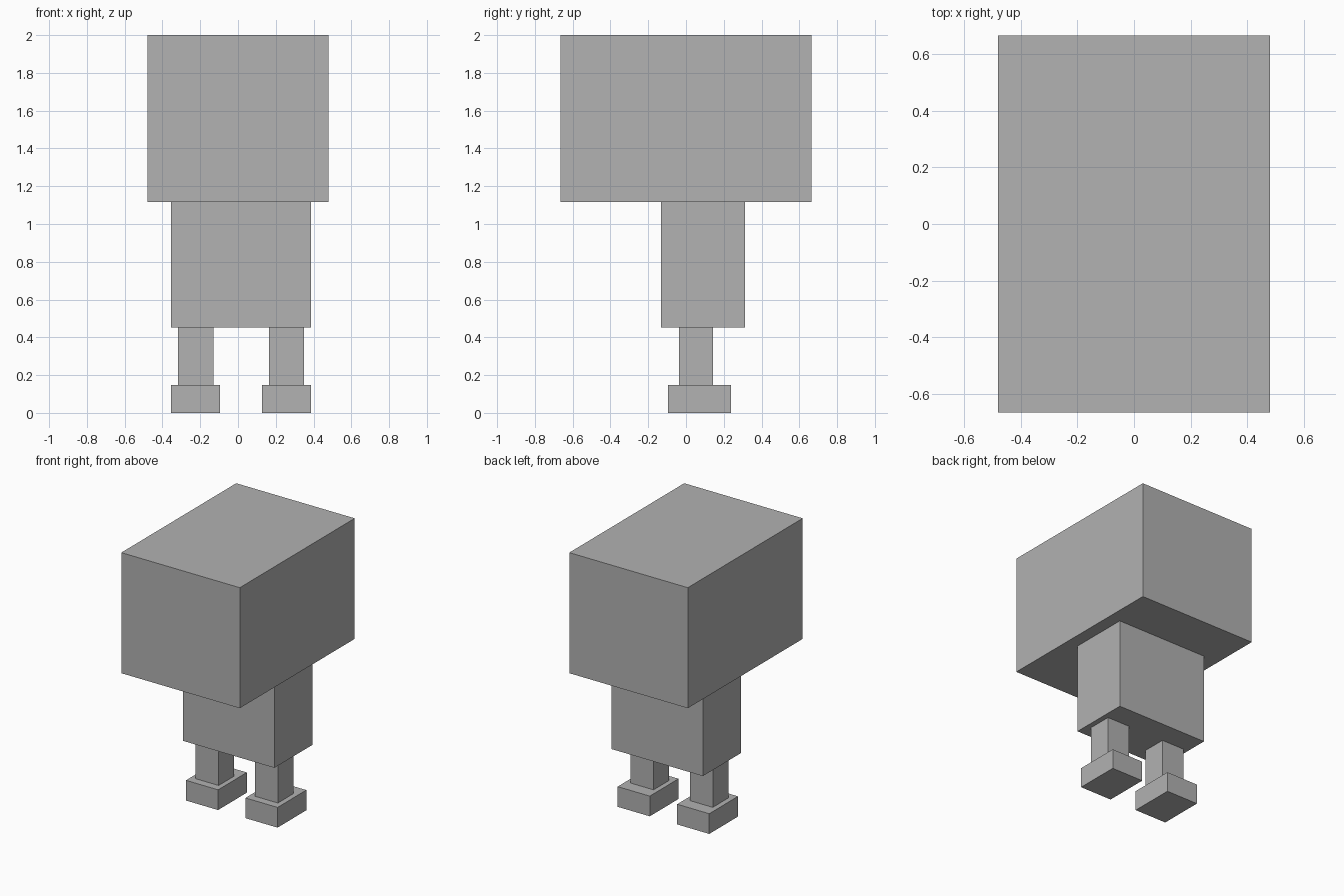
import bpy
from mathutils import Vector

cube = bpy.data.objects.get("Cube")
if cube:
    bpy.data.objects.remove(cube, do_unlink=True)

# Single plain grey
grey = bpy.data.materials.new("plain_grey")
grey.use_nodes = True
colour = (0.445, 0.445, 0.445, 1.0)
grey.diffuse_color = colour
grey.node_tree.nodes["Principled BSDF"].inputs["Base Color"].default_value = colour


def box(name, low, high):
    """Flat-sided box between two opposite corners."""
    low, high = Vector(low), Vector(high)
    bpy.ops.mesh.primitive_cube_add(size=1, location=(low + high) / 2)
    obj = bpy.context.object
    obj.name = name
    obj.scale = high - low
    bpy.ops.object.transform_apply(location=False, rotation=False, scale=True)
    obj.data.materials.append(grey)
    return obj


# Levels where the stacked parts meet
ankle, hip, neck, crown = 0.148, 0.452, 1.117, 2.0

# Head and torso; the torso sits slightly off centre
box("head", (-0.48, -0.665, neck), (0.48, 0.665, crown))
box("torso", (-0.355, -0.132, hip), (0.387, 0.312, neck))

# Legs and feet, mirrored about the torso's centre line
centre = 0.016
for side, sign in (("left", 1), ("right", -1)):
    leg_x = centre + sign * 0.24
    foot_x = centre + sign * 0.241
    box(side + "_leg", (leg_x - 0.093, -0.037, ankle), (leg_x + 0.093, 0.143, hip))
    box(side + "_foot", (foot_x - 0.13, -0.095, 0), (foot_x + 0.13, 0.238, ankle))
